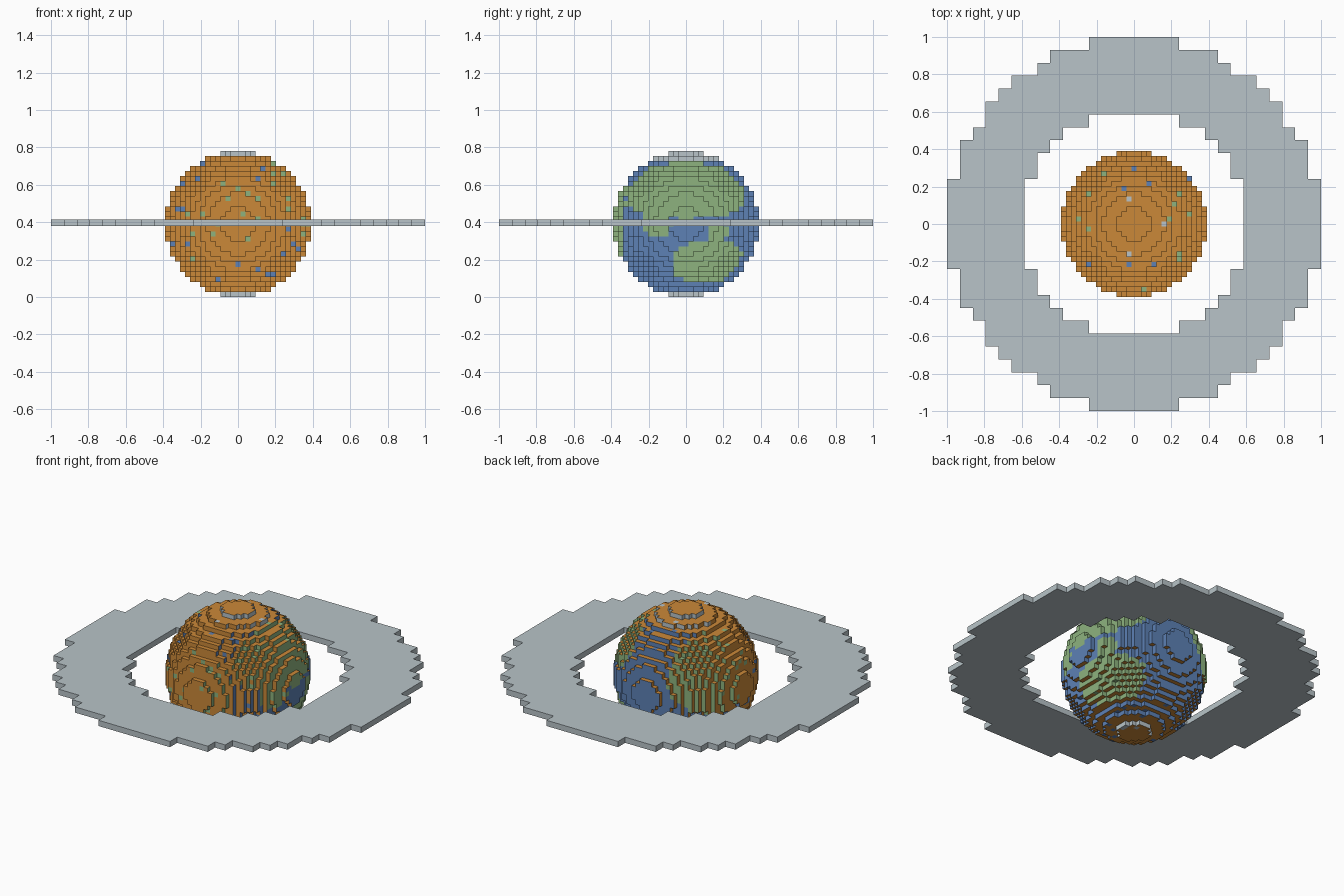
import bpy, bmesh, math, random
from mathutils import Vector

if "Cube" in bpy.data.objects:
    bpy.data.objects.remove(bpy.data.objects["Cube"])

random.seed(4)

def material(name, rgb):
    m = bpy.data.materials.new(name)
    m.diffuse_color = (*rgb, 1)
    m.use_nodes = True
    m.node_tree.nodes["Principled BSDF"].inputs["Base Color"].default_value = m.diffuse_color
    return m

ORANGE, BLUE, GREEN, GREY = range(4)
MATS = [material("orange", (0.60, 0.25, 0.04)), material("ocean blue", (0.11, 0.22, 0.46)),
        material("land green", (0.27, 0.45, 0.21)), material("pale grey", (0.48, 0.55, 0.58))]
DIRS = [Vector(d) for d in ((1, 0, 0), (-1, 0, 0), (0, 1, 0), (0, -1, 0), (0, 0, 1), (0, 0, -1))]

def voxel_shell(name, cells, solid, size, centre, colour):
    """Outer faces of a set of grid cells, coloured by a rule of cell and direction."""
    bm = bmesh.new()
    verts = {}

    def corner(p):
        key = tuple(round(2 * c) for c in p)
        if key not in verts:
            verts[key] = bm.verts.new([p[a] * size[a] + centre[a] for a in range(3)])
        return verts[key]

    for c in sorted(cells):
        for d in DIRS:
            if tuple(int(c[a] + d[a]) for a in range(3)) in solid:
                continue
            u = Vector((d.y, d.z, d.x))
            v = d.cross(u)
            mid = Vector(c) + d / 2
            f = bm.faces.new([corner(mid + (u * s + v * t) / 2)
                              for s, t in ((-1, -1), (1, -1), (1, 1), (-1, 1))])
            f.material_index = colour(c, d)
    me = bpy.data.meshes.new(name)
    bm.to_mesh(me)
    bm.free()
    for m in MATS:
        me.materials.append(m)
    ob = bpy.data.objects.new(name, me)
    bpy.context.collection.objects.link(ob)
    return ob

# continents: longitude (from +x towards +y), latitude, half extents, in degrees
LANDS = [(0, 32, 62, 28), (24, -35, 38, 21), (28, -6, 9, 9), (-25, 0, 13, 10),
         (-100, 2, 40, 34), (155, 22, 45, 36), (-150, -35, 30, 18)]

def surface_map(c):
    i, j, k = c
    if k >= 13 or k <= -14:
        return GREY
    lon = math.degrees(math.atan2(j, i))
    lat = math.degrees(math.asin(k / Vector(c).length))
    for lo, la, a, b in LANDS:
        dl = (lon - lo + 180) % 360 - 180
        if abs(dl / a) ** 2.4 + abs((lat - la) / b) ** 2.4 < 1:
            return GREEN
    return BLUE

def planet_colour(c, d):
    # back and right show the map, other faces are orange with a few specks
    if d.x > 0 or d.y > 0 or (abs(c[2]) == 14 and d.z == 0):
        return surface_map(c)
    return surface_map(c) if random.random() < 0.06 else ORANGE

# planet: a ball of 29 cells across
N = range(-14, 15)
ball = {(i, j, k) for i in N for j in N for k in N if i * i + j * j + k * k <= 206}
s = 0.782 / 29
voxel_shell("planet", ball, ball, (s, s, s), (0, 0, 0.391), planet_colour)

# flat ring with a separate outer rim, also 29 cells across
flat = {(i, j, 0) for i in N for j in N if 76 < i * i + j * j <= 206}
rim = {c for c in flat if c[0] ** 2 + c[1] ** 2 > 175}
r = 2 / 29
for name, cells in (("ring", flat - rim), ("ring_rim", rim)):
    voxel_shell(name, cells, flat, (r, r, 0.035), (0, 0, 0.396), lambda c, d: GREY)
